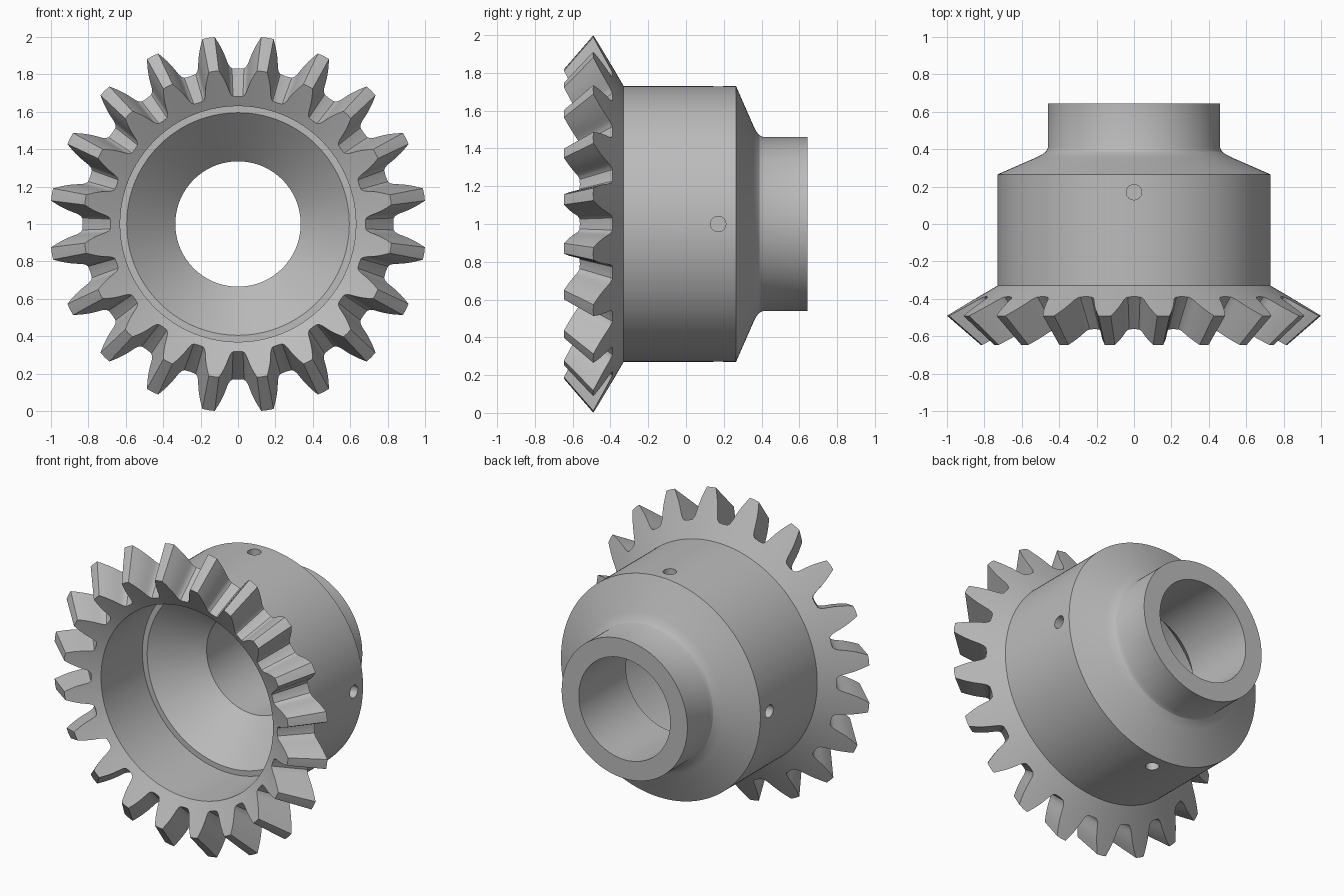
import bpy, bmesh, math
from mathutils import Matrix, Vector

cube = bpy.data.objects.get("Cube")
if cube:
    bpy.data.objects.remove(cube, do_unlink=True)

TEETH = 20
PITCH = 2 * math.pi / TEETH
APEX_Y = -1.355      # point where all tooth lines meet
TOE_SCALE = 0.82     # size of the inner tooth end against the outer end

steel = bpy.data.materials.new("grey steel")
steel.use_nodes = True
steel.diffuse_color = (0.5, 0.5, 0.5, 1)
steel.node_tree.nodes["Principled BSDF"].inputs["Base Color"].default_value = (0.5, 0.5, 0.5, 1)

# Half tooth outline: degrees from the tooth centre, radius
HALF_TOOTH = [(0, 1.008), (1.9, 1.007), (2.8, 0.975), (3.6, 0.945), (4.3, 0.915),
              (4.9, 0.885), (5.4, 0.86), (6.0, 0.843), (6.8, 0.833), (9, 0.83)]
one_tooth = [(-a, r) for a, r in HALF_TOOTH[:0:-1]] + HALF_TOOTH[:-1]
outline = [(math.radians(a) + (k + 0.5) * PITCH, r)
           for k in range(TEETH) for a, r in one_tooth]


def back_cone_y(r):
    return -0.33 - (r - 0.73) * 0.58


def point(angle, r, y):
    return Vector((r * math.sin(angle), y, 1 + r * math.cos(angle)))


def circle(r, y):
    return [point(a, r, y) for a, _ in outline]


# Toothed rings: outer end on the back cone, inner end scaled to the apex
heel = [point(a, r, back_cone_y(r)) for a, r in outline]
apex = Vector((0, APEX_Y, 1))
toe = [apex + (p - apex) * TOE_SCALE for p in heel]

# Remaining turned sections: shoulder, hub, bore, inner cone and recess
turned = [(0.73, -0.33), (0.73, 0.265), (0.52, 0.357), (0.49, 0.372), (0.47, 0.388),
          (0.46, 0.41), (0.46, 0.643), (0.335, 0.643), (0.335, 0.15),
          (0.595, -0.1), (0.63, -0.1), (0.63, -0.533)]
loops = [toe, heel] + [circle(r, y) for r, y in turned]

bm = bmesh.new()
rings = [[bm.verts.new(p) for p in loop] for loop in loops]
for i, ring in enumerate(rings):
    after = rings[(i + 1) % len(rings)]
    for j in range(len(ring)):
        k = (j + 1) % len(ring)
        bm.faces.new((ring[j], ring[k], after[k], after[j]))
bmesh.ops.recalc_face_normals(bm, faces=bm.faces)
mesh = bpy.data.meshes.new("bevel_gear")
bm.to_mesh(mesh)
bm.free()
mesh.materials.append(steel)
gear = bpy.data.objects.new("bevel_gear", mesh)
bpy.context.collection.objects.link(gear)

# Four blind pin holes around the body
bm = bmesh.new()
for q in range(4):
    place = (Matrix.Translation((0, 0.17, 1)) @ Matrix.Rotation(q * math.pi / 2, 4, "Y")
             @ Matrix.Translation((0, 0, 0.68)))
    bmesh.ops.create_cone(bm, cap_ends=True, segments=32, radius1=0.041,
                          radius2=0.041, depth=0.3, matrix=place)
cut_mesh = bpy.data.meshes.new("pin_hole_cutter")
bm.to_mesh(cut_mesh)
bm.free()
cut_mesh.materials.append(steel)
cutter = bpy.data.objects.new("pin_hole_cutter", cut_mesh)
bpy.context.collection.objects.link(cutter)
cutter.hide_render = True

bpy.ops.object.select_all(action="DESELECT")
gear.select_set(True)
bpy.context.view_layer.objects.active = gear
cut = gear.modifiers.new("pin_holes", "BOOLEAN")
cut.operation = "DIFFERENCE"
cut.solver = "EXACT"
cut.object = cutter
bpy.ops.object.modifier_apply(modifier=cut.name)
bpy.data.objects.remove(cutter, do_unlink=True)

bpy.ops.object.shade_smooth_by_angle(angle=math.radians(25))
